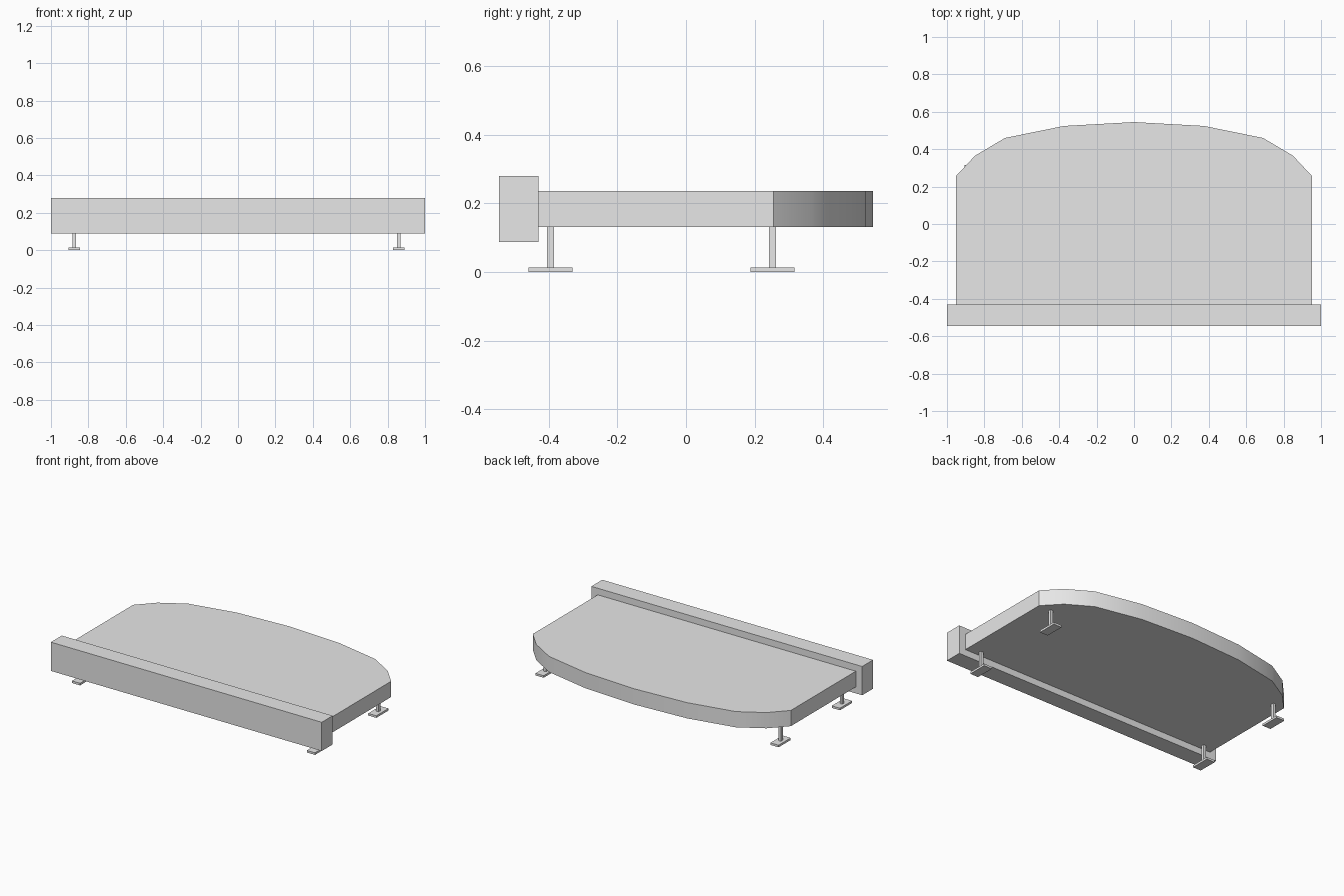
import bpy
import bmesh
import math

if "Cube" in bpy.data.objects:
    bpy.data.objects.remove(bpy.data.objects["Cube"], do_unlink=True)

# Single neutral grey finish
grey = bpy.data.materials.new("light_grey")
grey.use_nodes = True
colour = (0.8, 0.8, 0.8, 1)
grey.diffuse_color = colour
grey.node_tree.nodes["Principled BSDF"].inputs["Base Color"].default_value = colour


def add_prism(name, outline, bottom, top):
    """Extrude a counter-clockwise outline from bottom to top."""
    bm = bmesh.new()
    base = bm.faces.new([bm.verts.new((x, y, bottom)) for x, y in outline])
    result = bmesh.ops.extrude_face_region(bm, geom=[base], use_keep_orig=True)
    for item in result["geom"]:
        if isinstance(item, bmesh.types.BMVert):
            item.co.z = top
    bmesh.ops.recalc_face_normals(bm, faces=bm.faces)
    mesh = bpy.data.meshes.new(name)
    bm.to_mesh(mesh)
    bm.free()
    mesh.materials.append(grey)
    obj = bpy.data.objects.new(name, mesh)
    bpy.context.collection.objects.link(obj)
    return obj


def add_box(name, x, y, width, depth, bottom, top):
    w, d = width / 2, depth / 2
    outline = [(x - w, y - d), (x + w, y - d), (x + w, y + d), (x - w, y + d)]
    return add_prism(name, outline, bottom, top)


# Deck with a bowed back edge
half = [(0.953, -0.43), (0.953, 0.255), (0.85, 0.365), (0.69, 0.46), (0.375, 0.524)]
outline = half + [(0, 0.545)] + [(-x, y) for x, y in reversed(half)]
deck = add_prism("deck", outline, 0.131, 0.236)
bpy.ops.object.select_all(action="DESELECT")
deck.select_set(True)
bpy.context.view_layer.objects.active = deck
bpy.ops.object.shade_smooth_by_angle(angle=math.radians(30))

# Front beam, taller and wider than the deck
add_box("front_beam", 0, -0.4875, 2, 0.115, 0.088, 0.28)

# Four posts on flat foot plates
for side, x in (("right", -0.875), ("left", 0.86)):
    for end, y in (("front", -0.395), ("back", 0.252)):
        add_box(f"{end}_{side}_post", x, y, 0.018, 0.02, 0.014, 0.131)
        add_box(f"{end}_{side}_foot", x, y, 0.06, 0.128, 0, 0.014)
